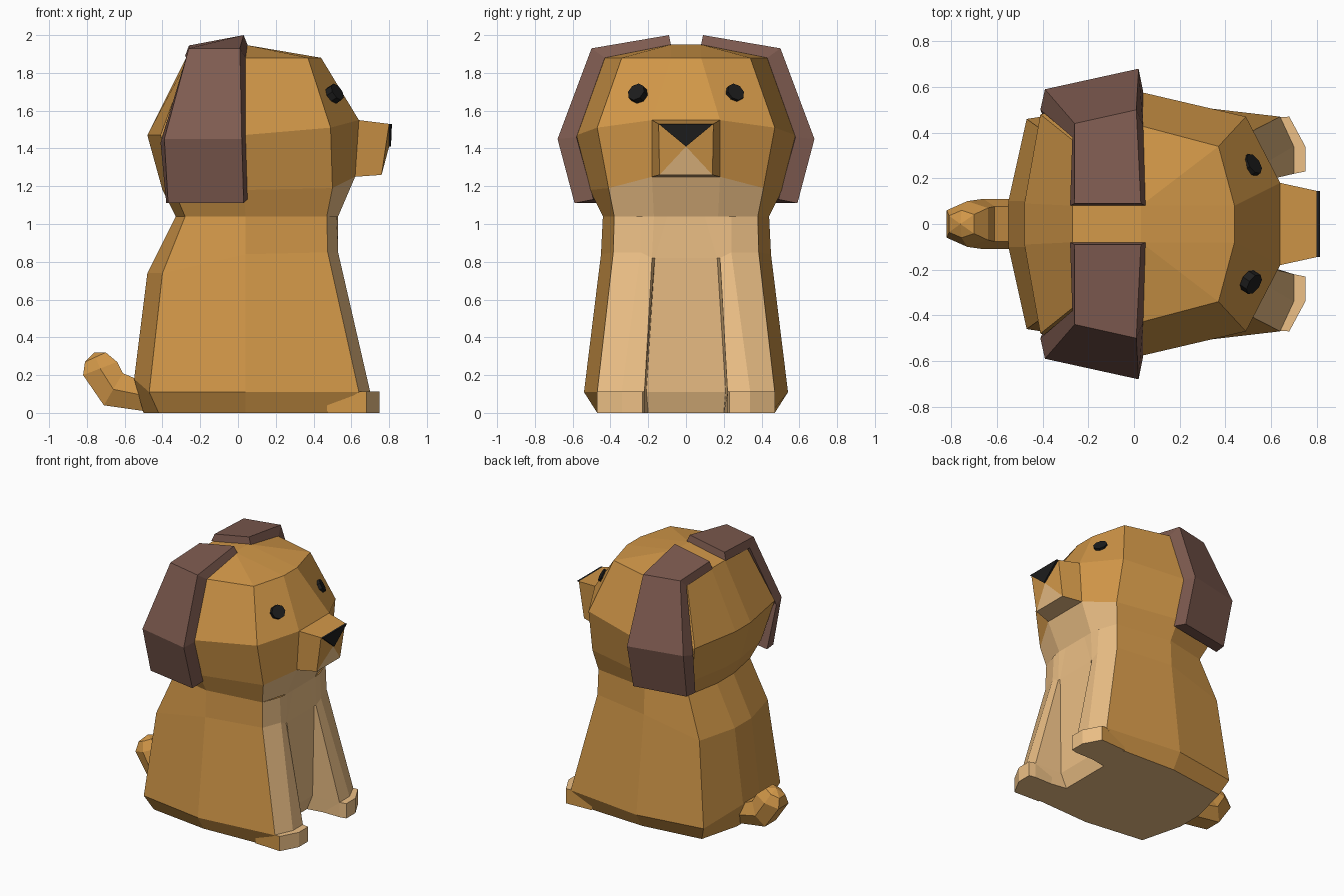
import bpy, bmesh
from mathutils import Vector

if "Cube" in bpy.data.objects:
    bpy.data.objects.remove(bpy.data.objects["Cube"])


def material(name, rgb):
    m = bpy.data.materials.new(name)
    m.diffuse_color = (*rgb, 1)
    m.use_nodes = True
    m.node_tree.nodes["Principled BSDF"].inputs["Base Color"].default_value = m.diffuse_color
    return m


TAN = material("tan_fur", (0.64, 0.31, 0.065))
CREAM = material("cream_fur", (0.85, 0.53, 0.24))
BROWN = material("brown_fur", (0.21, 0.105, 0.08))
BLACK = material("black", (0.012, 0.012, 0.012))
MATS = [TAN, CREAM, BROWN, BLACK]


def loft(name, rings, paint, cap_start=None, cap_end=None):
    """Skin closed rings; paint(band, segment) and the caps give a material."""
    bm = bmesh.new()
    loops = [[bm.verts.new(p) for p in ring] for ring in rings]
    n = len(rings[0])
    for b, (lo, hi) in enumerate(zip(loops, loops[1:])):
        for i in range(n):
            j = (i + 1) % n
            f = bm.faces.new((lo[i], lo[j], hi[j], hi[i]))
            f.material_index = MATS.index(paint(b, i))
    if cap_start:
        bm.faces.new(loops[0][::-1]).material_index = MATS.index(cap_start)
    if cap_end:
        bm.faces.new(loops[-1]).material_index = MATS.index(cap_end)
    bmesh.ops.remove_doubles(bm, verts=bm.verts, dist=0.0005)
    bmesh.ops.recalc_face_normals(bm, faces=bm.faces)
    me = bpy.data.meshes.new(name)
    bm.to_mesh(me)
    bm.free()
    for m in MATS:
        me.materials.append(m)
    ob = bpy.data.objects.new(name, me)
    bpy.context.collection.objects.link(ob)
    return ob


def full(half):
    """Mirror a half ring (front to back, +y side) across y = 0."""
    return half + [(x, -y, z) for x, y, z in reversed(half)]


def flip(rings, s):
    return [[(x, s * y, z) for x, y, z in r] for r in rings]


# Body with front legs and the recessed chest between them
neck = [(.53, .10, 1.04), (.53, .17, 1.04), (.52, .24, 1.04), (.47, .38, 1.04),
        (.04, .44, 1.04), (-.28, .37, 1.04), (-.33, .10, 1.04)]
body = [
    [(.44, .20, 0), (.62, .23, 0), (.62, .34, 0), (.47, .45, 0),
     (.04, .47, 0), (-.42, .41, 0), (-.50, .10, 0)],
    [(.48, .21, .11), (.70, .22, .11), (.70, .34, .11), (.64, .47, .11),
     (.04, .54, .11), (-.47, .46, .11), (-.55, .10, .18)],
    [(.525, .165, .82), (.53, .18, .82), (.53, .24, .85), (.475, .385, .85),
     (.04, .45, .84), (-.40, .41, .74), (-.48, .10, .74)],
    neck,
]
loft("body", [full(h) for h in body],
     lambda b, i: CREAM if i in (0, 1, 2, 10, 11, 12, 13) else TAN, CREAM)

# Head, closing on a short ridge at the crown
head = [
    [(.53, .17, 1.04)] + neck[3:],
    [(.62, .18, 1.25), (.50, .41, 1.19), (.03, .51, 1.18),
     (-.34, .42, 1.18), (-.40, .09, 1.18)],
    [(.64, .18, 1.55), (.49, .47, 1.51), (.02, .58, 1.47),
     (-.41, .48, 1.47), (-.48, .09, 1.47)],
    [(.44, .08, 1.88), (.37, .34, 1.88), (.03, .43, 1.88),
     (-.26, .36, 1.88), (-.27, .08, 1.89)],
    [(.03, .08, 1.95)] * 5,
]
loft("head", [full(h) for h in head],
     lambda b, i: CREAM if b == 0 and i in (0, 8, 9) else TAN)

# Muzzle, its front meeting at a point below the nose
muzzle = [
    [(.60, .18, 1.55), (.60, -.18, 1.55), (.58, -.18, 1.25), (.58, .18, 1.25)],
    [(.64, .18, 1.55), (.64, -.18, 1.55), (.62, -.18, 1.25), (.62, .18, 1.25)],
    [(.80, .145, 1.53), (.80, -.145, 1.53), (.76, -.14, 1.26), (.76, .14, 1.26)],
    [(.80, 0, 1.41)] * 4,
]
loft("muzzle", muzzle, lambda b, i: CREAM if i == 2 else TAN, TAN)

# Nose
nose = [[(x, .145, 1.53), (x, -.145, 1.53), (x - .005, 0, 1.41)] for x in (.78, .815)]
loft("nose", nose, lambda b, i: BLACK, BLACK, BLACK)

# Tail, bent upwards with a pointed cap
def tail_ring(bottom, top, w):
    (bx, bz), (tx, tz) = bottom, top
    mx, mz = (bx + tx) / 2, (bz + tz) / 2
    return [(bx, .6 * w, bz), (mx, w, mz), (tx, .7 * w, tz),
            (tx, -.7 * w, tz), (mx, -w, mz), (bx, -.6 * w, bz)]


tail = [tail_ring((-.42, .01), (-.48, .20), .11),
        tail_ring((-.50, .01), (-.55, .185), .11),
        tail_ring((-.71, .04), (-.61, .21), .11),
        tail_ring((-.82, .20), (-.64, .27), .10),
        tail_ring((-.81, .27), (-.70, .32), .06),
        [(-.76, 0, .32)] * 6]
loft("tail", tail, lambda b, i: TAN, TAN)

# Paired parts: ears, paws and eyes
ear = [  # each ring: outer front, outer back, inner back, inner front
    [(.03, .09, 2.0), (-.26, .09, 1.945), (-.28, .08, 1.89), (.05, .08, 1.95)],
    [(.01, .50, 1.93), (-.26, .44, 1.93), (-.27, .38, 1.87), (.04, .43, 1.88)],
    [(.02, .68, 1.45), (-.39, .59, 1.45), (-.41, .50, 1.43), (.04, .58, 1.46)],
    [(.03, .59, 1.11), (-.37, .52, 1.11), (-.38, .43, 1.11), (.05, .49, 1.13)],
]
outline = [(.47, .46), (.68, .47), (.75, .34), (.75, .23), (.70, .22), (.55, .22)]
paw = [[(x, y, z) for x, y in outline] for z in (0, .112)]

for side, s in (("left", 1), ("right", -1)):
    loft(side + "_ear", flip(ear, s), lambda b, i: BROWN, BROWN, BROWN)
    loft(side + "_paw", flip(paw, s),
         lambda b, i: TAN if i == 0 else CREAM, CREAM, CREAM)
    normal = Vector((.74, .48 * s, .49))
    bpy.ops.mesh.primitive_cylinder_add(
        vertices=8, radius=.05, depth=.04, location=(.512, .255 * s, 1.69),
        rotation=normal.to_track_quat('Z', 'Y').to_euler())
    eye = bpy.context.object
    eye.name = side + "_eye"
    eye.data.materials.append(BLACK)
